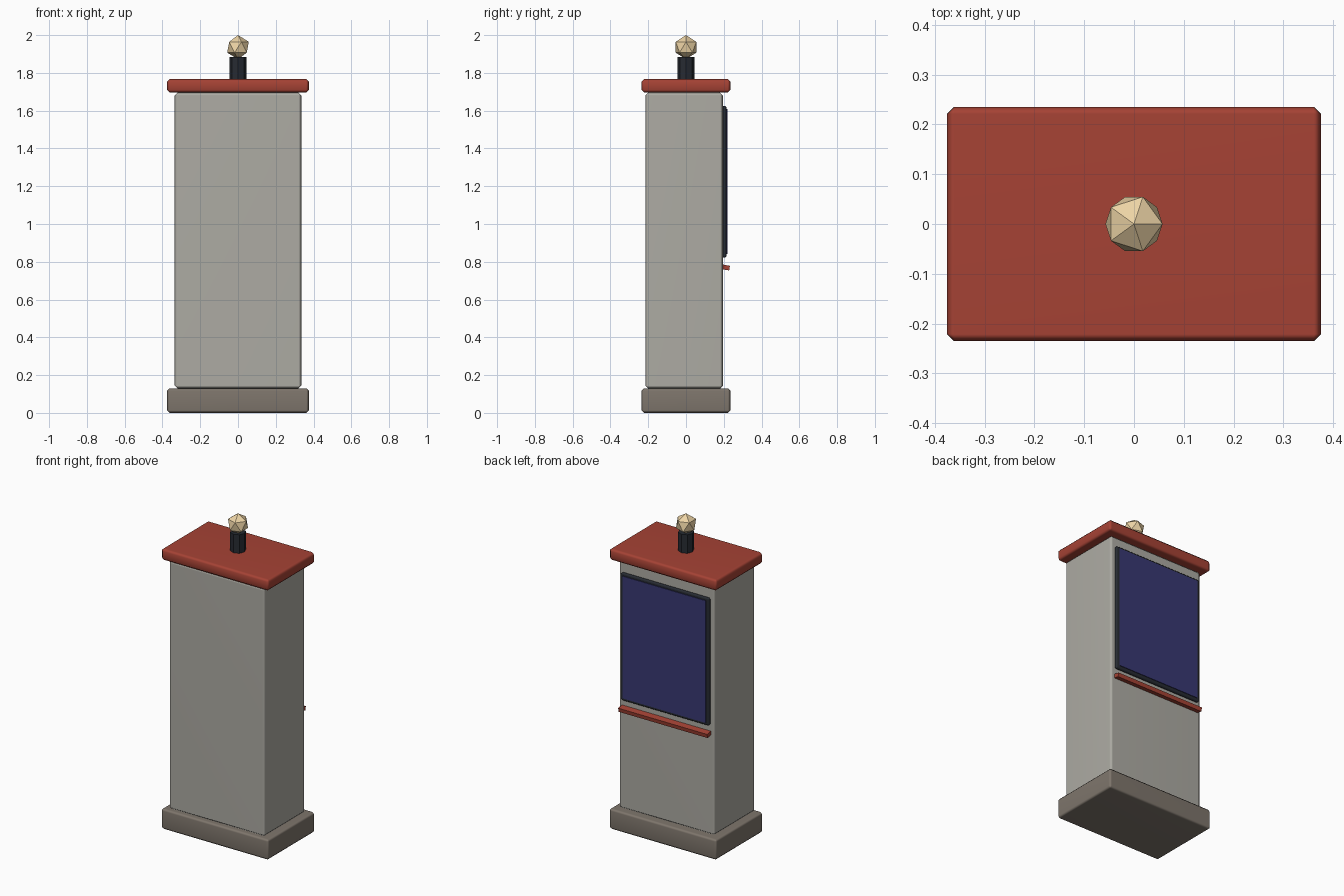
import bpy
from math import radians

if "Cube" in bpy.data.objects:
    bpy.data.objects.remove(bpy.data.objects["Cube"])


def paint(obj, name, rgb):
    mat = bpy.data.materials.get(name) or bpy.data.materials.new(name)
    mat.diffuse_color = (*rgb, 1)
    mat.use_nodes = True
    mat.node_tree.nodes["Principled BSDF"].inputs["Base Color"].default_value = mat.diffuse_color
    obj.data.materials.append(mat)


def box(name, x, y, z, color, bevel=0.0, tilt=0.0):
    """Box from (min, max) ranges, with an optional single-step chamfer."""
    loc = [(a + b) / 2 for a, b in (x, y, z)]
    bpy.ops.mesh.primitive_cube_add(size=1, location=loc)
    obj = bpy.context.object
    obj.name = name
    obj.scale = [b - a for a, b in (x, y, z)]
    bpy.ops.object.transform_apply(location=False, rotation=False, scale=True)
    obj.rotation_euler.x = radians(tilt)
    if bevel:
        mod = obj.modifiers.new("chamfer", 'BEVEL')
        mod.width = bevel
        mod.segments = 1
        bpy.ops.object.shade_smooth()
        obj.modifiers.new("flat_faces", 'WEIGHTED_NORMAL')
    paint(obj, *color)
    return obj


STONE = ("stone", (0.21, 0.18, 0.15))
PANEL = ("panel", (0.42, 0.41, 0.37))
RED = ("red", (0.38, 0.055, 0.035))
DARK = ("dark", (0.02, 0.024, 0.032))
GLASS = ("glass", (0.04, 0.04, 0.17))
LAMP = ("lamp", (0.85, 0.66, 0.38))

# Plinth, cabinet and roof slab
box("base", (-0.375, 0.375), (-0.235, 0.235), (0, 0.13), STONE, 0.013)
box("cabinet", (-0.335, 0.335), (-0.215, 0.195), (0.13, 1.695), PANEL, 0.014)
box("roof", (-0.375, 0.375), (-0.235, 0.235), (1.695, 1.768), RED, 0.014)

# Display on the back, with a sloping ledge below it
box("screen_frame", (-0.308, 0.308), (0.19, 0.215), (0.822, 1.625), DARK, 0.008)
box("screen_glass", (-0.29, 0.29), (0.205, 0.219), (0.84, 1.61), GLASS)
box("ledge", (-0.31, 0.31), (0.193, 0.231), (0.757, 0.782), RED, 0, -10)

# Lamp post and faceted globe
bpy.ops.mesh.primitive_cylinder_add(vertices=8, radius=0.045, depth=0.125,
                                    location=(0, 0, 1.8225))
post = bpy.context.object
post.name = "lamp_post"
paint(post, *DARK)

bpy.ops.mesh.primitive_ico_sphere_add(subdivisions=1, radius=0.064,
                                      location=(0, 0, 1.936))
globe = bpy.context.object
globe.name = "lamp_globe"
paint(globe, *LAMP)
